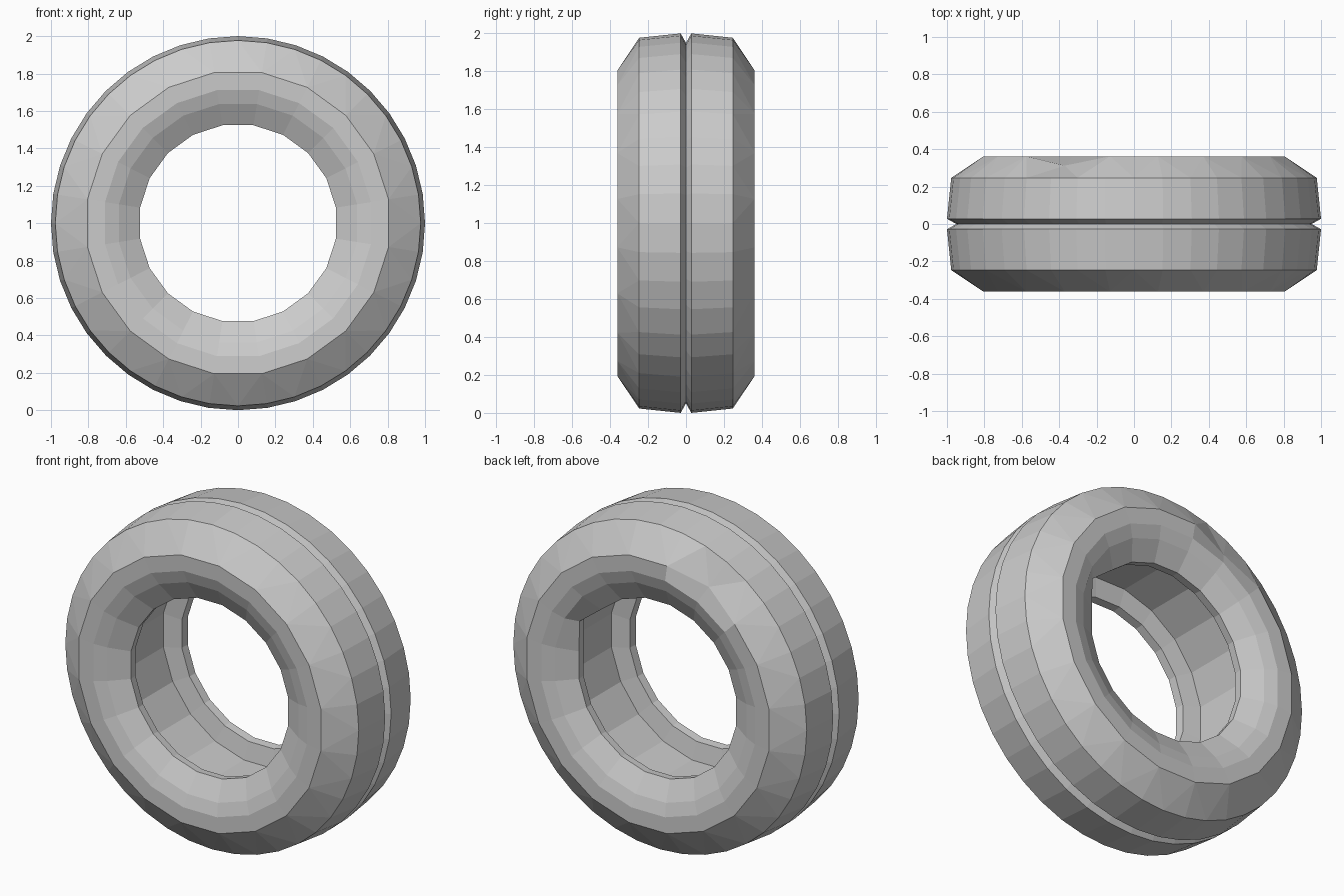
import bpy, bmesh, math

if "Cube" in bpy.data.objects:
    bpy.data.objects.remove(bpy.data.objects["Cube"])

# Colour
rubber = bpy.data.materials.new("light_grey_rubber")
rubber.diffuse_color = (0.6, 0.6, 0.6, 1)
rubber.use_nodes = True
rubber.node_tree.nodes["Principled BSDF"].inputs["Base Color"].default_value = rubber.diffuse_color

# Half section from the tread groove round to the cavity: radius, y, sides
HALF = [
    (0.95, 0.0, 40),     # groove bottom
    (1.0, 0.028, 40),    # groove lip
    (0.977, 0.247, 40),  # tread edge
    (0.815, 0.362, 20),  # shoulder
    (0.72, 0.36, 20),    # sidewall
    (0.645, 0.335, 20),
    (0.53, 0.27, 20),    # bead
    (0.535, 0.22, 20),
    (0.645, 0.20, 20),   # cavity
]
# Closed section: the +y half, then the -y half in reverse without the groove bottom
SECTION = HALF + [(r, -y, n) for r, y, n in reversed(HALF[1:])]

bm = bmesh.new()


def add_ring(r, y, n):
    ring = []
    for i in range(n):
        a = math.radians(9) + math.tau * i / n
        ring.append(bm.verts.new((r * math.cos(a), y, 1 + r * math.sin(a))))
    return ring


def bridge(a, b):
    """Join two rings; a ring with twice the sides is joined by triangles."""
    if len(a) < len(b):
        a, b = b, a
    n, m = len(a), len(b)
    if n == m:
        for i in range(n):
            j = (i + 1) % n
            bm.faces.new((a[i], a[j], b[j], b[i]))
        return
    for i in range(m):
        j = (i + 1) % m
        p, q, s = a[2 * i], a[2 * i + 1], a[(2 * i + 2) % n]
        bm.faces.new((p, q, b[i]))
        bm.faces.new((q, b[j], b[i]))
        bm.faces.new((q, s, b[j]))


rings = [add_ring(*p) for p in SECTION]
for k in range(len(rings)):
    bridge(rings[k], rings[(k + 1) % len(rings)])

# Small dents on the rear shoulder and rear bead
rings[3][6].co.y -= 0.05
for k in (6, 7):
    v = rings[k][1].co
    v.x *= 1.1
    v.z = 1 + (v.z - 1) * 1.1

bmesh.ops.recalc_face_normals(bm, faces=bm.faces[:])
mesh = bpy.data.meshes.new("tyre")
bm.to_mesh(mesh)
bm.free()
mesh.materials.append(rubber)
tyre = bpy.data.objects.new("tyre", mesh)
bpy.context.collection.objects.link(tyre)
